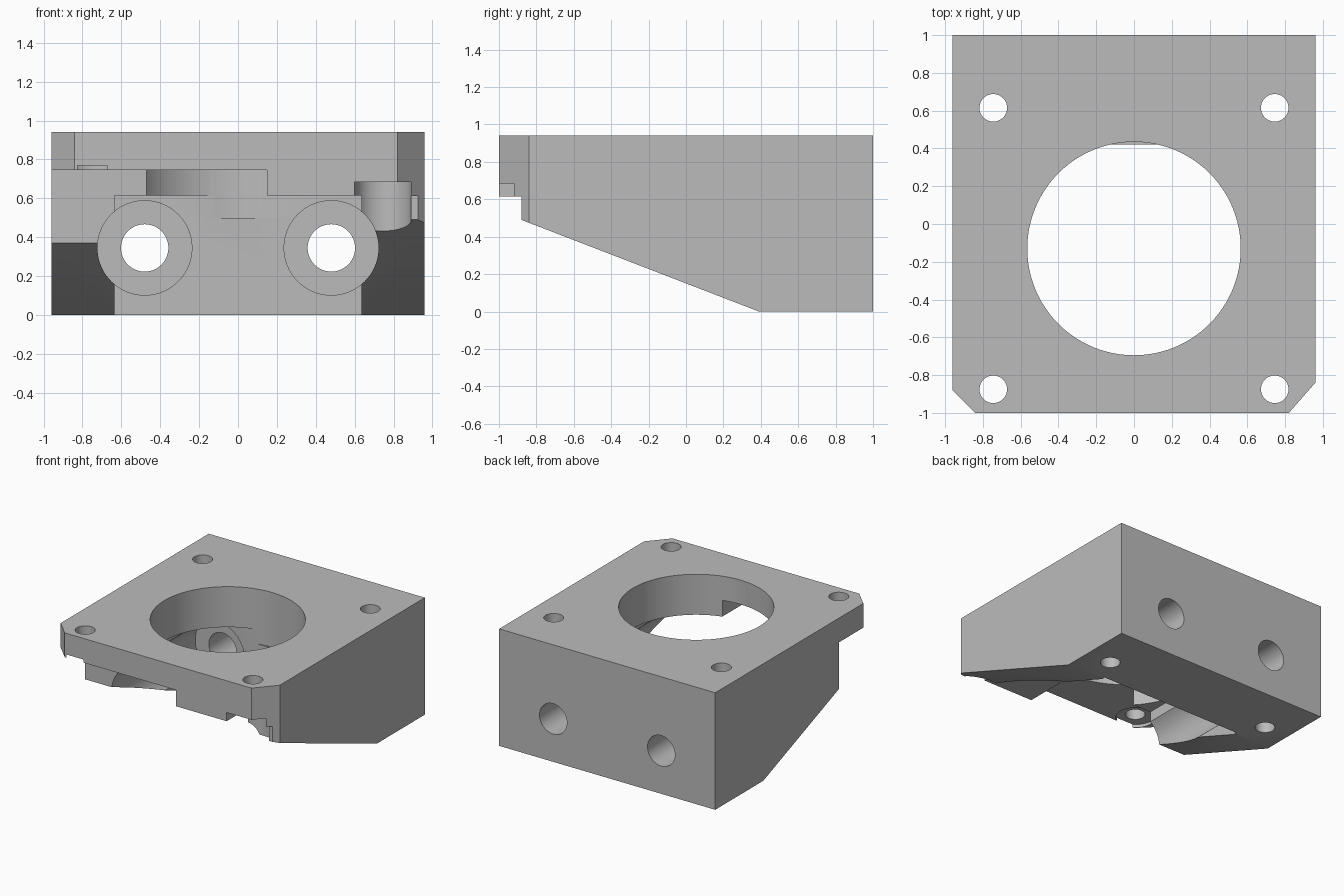
import bpy
import bmesh
from math import sin, cos, pi
from mathutils import Vector

cube = bpy.data.objects.get("Cube")
if cube:
    bpy.data.objects.remove(cube, do_unlink=True)

grey = bpy.data.materials.new("plain_grey")
grey.use_nodes = True
grey.diffuse_color = (0.5, 0.5, 0.5, 1)
grey.node_tree.nodes["Principled BSDF"].inputs["Base Color"].default_value = (0.5, 0.5, 0.5, 1)

# How a flat profile (u, v) and a depth w map to x, y, z for each extrusion axis
MAP = {
    "x": lambda u, v, w: (w, u, v),
    "y": lambda u, v, w: (u, w, v),
    "z": lambda u, v, w: (u, v, w),
}


def prism(name, points, axis, low, high):
    bm = bmesh.new()
    face = bm.faces.new([bm.verts.new(MAP[axis](u, v, low)) for u, v in points])
    out = bmesh.ops.extrude_face_region(bm, geom=[face])
    verts = [g for g in out["geom"] if isinstance(g, bmesh.types.BMVert)]
    bmesh.ops.translate(bm, verts=verts, vec=Vector(MAP[axis](0, 0, high - low)))
    bmesh.ops.recalc_face_normals(bm, faces=bm.faces)
    mesh = bpy.data.meshes.new(name)
    bm.to_mesh(mesh)
    bm.free()
    mesh.materials.append(grey)
    obj = bpy.data.objects.new(name, mesh)
    bpy.context.collection.objects.link(obj)
    return obj


def circle(u, v, r, n=48):
    return [(u + r * cos(2 * pi * i / n), v + r * sin(2 * pi * i / n)) for i in range(n)]


def rect(u0, u1, v0, v1):
    return [(u0, v0), (u1, v0), (u1, v1), (u0, v1)]


# Wedge-shaped body with an overhanging front lip
side = [(1, 0), (0.39, 0), (-0.88, 0.49), (-0.88, 0.615), (-1, 0.615), (-1, 0.94), (1, 0.94)]
body = prism("fan_mount_body", side, "x", -0.96, 0.96)


def cut(points, axis, low, high):
    cutter = prism("cutter", points, axis, low, high)
    cutter.hide_render = True
    mod = body.modifiers.new("cut", "BOOLEAN")
    mod.operation = "DIFFERENCE"
    mod.solver = "EXACT"
    mod.object = cutter
    bpy.context.view_layer.objects.active = body
    bpy.ops.object.modifier_apply(modifier=mod.name)
    bpy.data.objects.remove(cutter, do_unlink=True)


# Front corner chamfers
cut([(-1.08, -0.76), (-1.08, -1.12), (-0.72, -1.12)], "z", -0.1, 1.1)
cut([(1.03, -0.76), (1.065, -1.16), (0.68, -1.16)], "z", -0.1, 1.1)

# Central air recess and the round fan opening
cut(rect(-0.635, 0.635, -1.2, 0.42), "z", -0.1, 0.615)
cut(circle(0, -0.13, 0.565, 96), "z", 0.5, 1.1)

# Front notch on one side, with a wider curved pocket behind it
cut(rect(-1.1, 0.15, -1.2, -0.57), "z", -0.1, 0.745)
pocket = [(u, v) for u, v in circle(0, -0.13, 0.645, 96) if v < -0.25 and u < 0.15]
cut(pocket, "z", 0.5, 0.745)

# Horizontal bolt holes with wide counterbores
for x in (-0.48, 0.48):
    cut(circle(x, 0.345, 0.243, 64), "y", -1.2, 0.49)
    cut(circle(x, 0.345, 0.122), "y", 0.3, 1.2)

# Vertical corner screw holes
for x in (-0.745, 0.745):
    for y in (-0.875, 0.615):
        cut(circle(x, y, 0.073), "z", -0.2, 1.2)

# Screw head pockets under the front corners
cut(circle(-0.75, -0.875, 0.146), "z", 0.3, 0.77)
slot = [(0.745 + 0.146 * cos(pi * i / 24), -0.875 + 0.146 * sin(pi * i / 24)) for i in range(25)]
cut(slot + [(0.599, -1.2), (0.891, -1.2)], "z", 0.1, 0.685)

# Smooth the round walls, keep edges sharp
bpy.ops.object.select_all(action="DESELECT")
body.select_set(True)
bpy.context.view_layer.objects.active = body
bpy.ops.object.shade_smooth_by_angle(angle=0.5)
